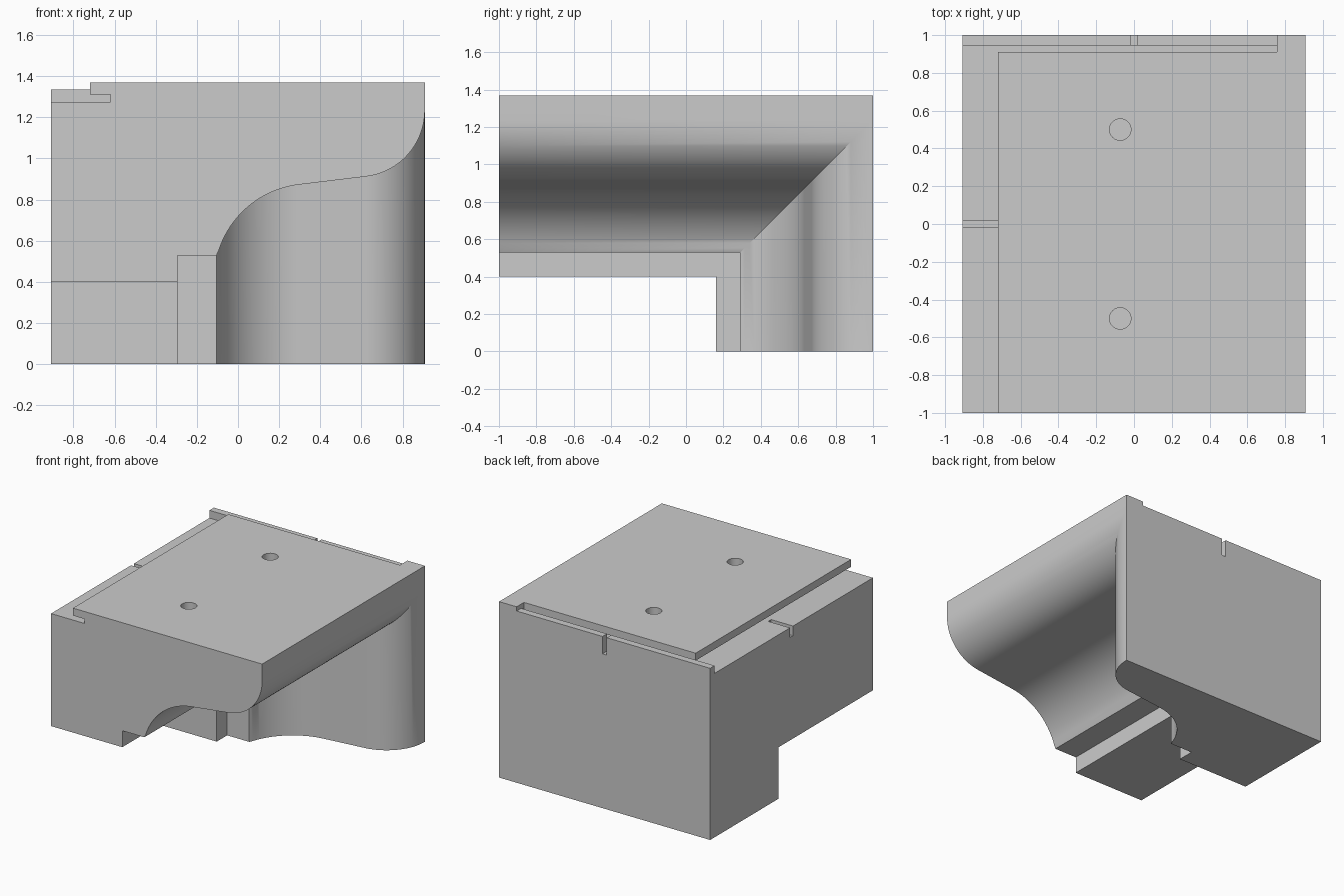
import bpy, bmesh, math
from mathutils import Vector

cube = bpy.data.objects.get("Cube")
if cube:
    bpy.data.objects.remove(cube, do_unlink=True)

W, D, TOP = 0.908, 1.0, 1.368      # half width, half depth, height
SHIFT = 0.24                       # offset between the overhang and leg profiles

grey = bpy.data.materials.new("plain grey")
grey.use_nodes = True
colour = (0.6, 0.6, 0.6, 1)
grey.diffuse_color = colour
grey.node_tree.nodes["Principled BSDF"].inputs["Base Color"].default_value = colour


def arc(cx, cz, r, start, end, steps=20):
    angles = [math.radians(start + (end - start) * i / steps) for i in range(steps + 1)]
    return [(cx + r * math.cos(a), cz + r * math.sin(a)) for a in angles]


def finish(bm, name):
    bmesh.ops.recalc_face_normals(bm, faces=bm.faces[:])
    mesh = bpy.data.meshes.new(name)
    bm.to_mesh(mesh)
    bm.free()
    obj = bpy.data.objects.new(name, mesh)
    bpy.context.collection.objects.link(obj)
    mesh.materials.append(grey)
    return obj


# Moulding profile: two steps, then an S curve
profile = [(-W, 0.4), (-0.295, 0.4), (-0.295, 0.528), (-0.105, 0.528)]
profile += arc(0.35, 0.41, 0.466, 165.4, 97.4)[1:]
profile += arc(W - 0.325, 1.235, 0.325, -82.4, 0)

# Body: the profile runs along the overhang and turns down the leg at a mitre
bm = bmesh.new()
front = [bm.verts.new((x, -D, z)) for x, z in profile]
mitre = [bm.verts.new((x, z - SHIFT, z)) for x, z in profile]
foot = [bm.verts.new((x, z - SHIFT, 0)) for x, z in profile]
for a, b in ((front, mitre), (mitre, foot)):
    for i in range(len(profile) - 1):
        bm.faces.new((a[i], a[i + 1], b[i + 1], b[i]))
ftl, ftr, btl, btr, bbl, bbr = [bm.verts.new(p) for p in (
    (-W, -D, TOP), (W, -D, TOP), (-W, D, TOP), (W, D, TOP), (-W, D, 0), (W, D, 0))]
bm.faces.new(front + [ftr, ftl])
bm.faces.new(foot + [bbr, bbl])
bm.faces.new((ftl, ftr, btr, btl))
bm.faces.new((btl, btr, bbr, bbl))
bm.faces.new((ftl, btl, bbl, foot[0], mitre[0], front[0]))
bm.faces.new((ftr, btr, bbr, foot[-1], mitre[-1], front[-1]))
body = finish(bm, "moulded_corner_block")


def cut(cutter):
    cutter.hide_render = True
    mod = body.modifiers.new(cutter.name, "BOOLEAN")
    mod.operation = "DIFFERENCE"
    mod.solver = "EXACT"
    mod.object = cutter
    bpy.context.view_layer.objects.active = body
    bpy.ops.object.modifier_apply(modifier=mod.name)
    bpy.data.objects.remove(cutter, do_unlink=True)


def cut_box(name, lo, hi):
    bm = bmesh.new()
    bmesh.ops.create_cube(bm, size=1)
    for v in bm.verts:
        v.co = Vector([l if c < 0 else h for c, l, h in zip(v.co, lo, hi)])
    cut(finish(bm, name))


OUT = 1.2
FLOOR, UNDER, LIP = 1.275, 1.31, 1.335
# Side ledge, rear groove, their undercuts below the top plate, and the rear lip
cut_box("side_ledge", (-OUT, -OUT, FLOOR), (-0.72, 0.945, 1.5))
cut_box("side_undercut", (-OUT, -OUT, FLOOR), (-0.62, 0.945, UNDER))
cut_box("rear_groove", (-OUT, 0.91, FLOOR), (0.757, 0.945, 1.5))
cut_box("rear_undercut", (-OUT, 0.81, FLOOR), (0.757, 0.945, UNDER))
cut_box("rear_lip_top", (-OUT, 0.93, LIP), (0.757, OUT, 1.5))
# Narrow drain slots
cut_box("side_slot", (-OUT, -0.018, 1.2), (-0.72, 0.018, 1.3))
cut_box("rear_slot", (-0.018, 0.945, 1.2), (0.018, OUT, 1.5))

# Two blind round holes
for y in (-0.5, 0.5):
    bm = bmesh.new()
    bmesh.ops.create_cone(bm, cap_ends=True, segments=32, radius1=0.057,
                          radius2=0.057, depth=0.6)
    bmesh.ops.translate(bm, verts=bm.verts[:], vec=(-0.073, y, TOP))
    cut(finish(bm, "round_hole"))

bpy.ops.object.select_all(action="DESELECT")
body.select_set(True)
bpy.context.view_layer.objects.active = body
bpy.ops.object.shade_smooth_by_angle(angle=math.radians(30))
